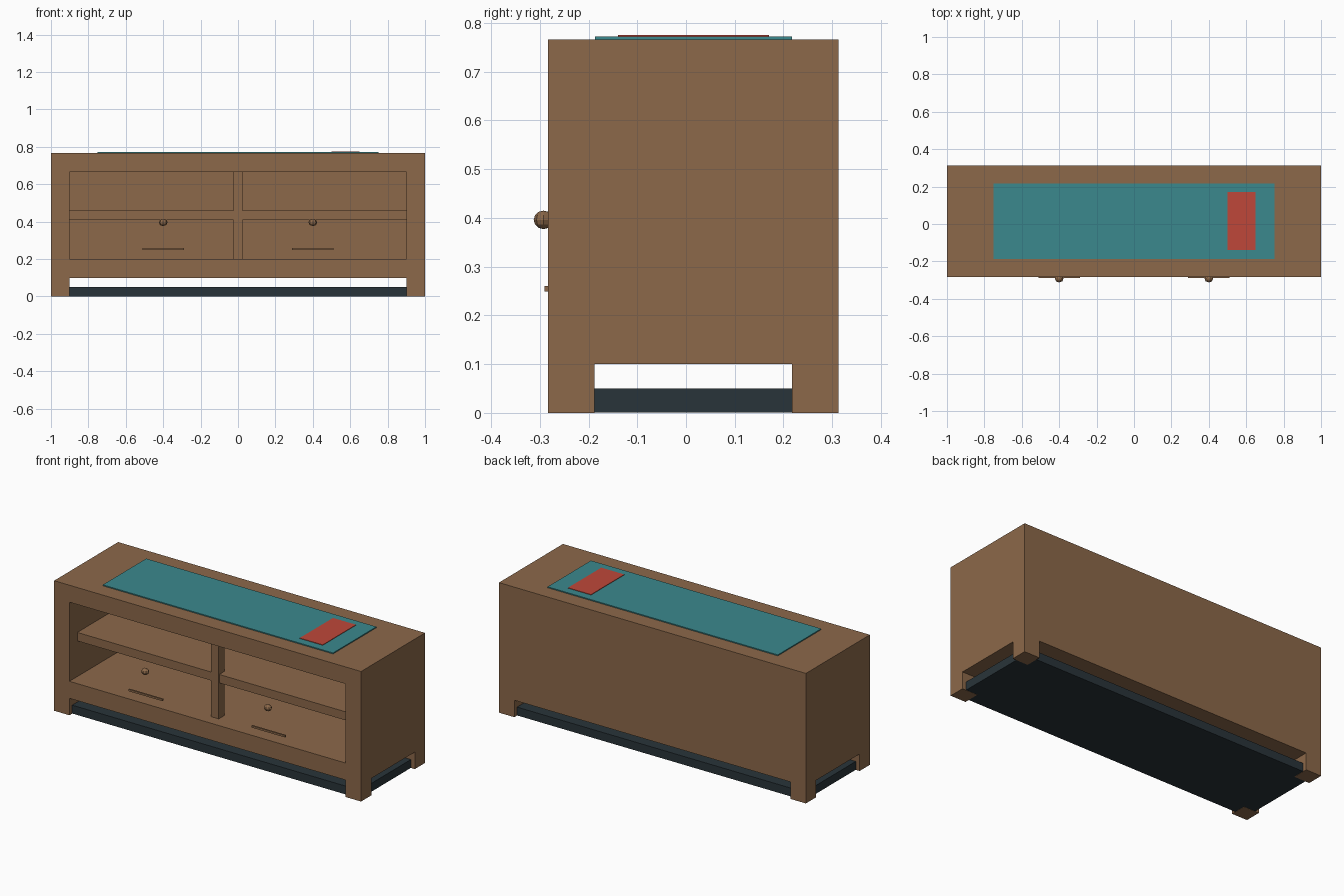
import bpy, bmesh
from mathutils import Vector

default = bpy.data.objects.get("Cube")
if default:
    bpy.data.objects.remove(default, do_unlink=True)


def material(name, rgb):
    m = bpy.data.materials.new(name)
    m.use_nodes = True
    m.diffuse_color = (*rgb, 1)
    m.node_tree.nodes["Principled BSDF"].inputs["Base Color"].default_value = (*rgb, 1)
    return m


wood = material("brown wood", (0.262, 0.14, 0.068))
dark = material("dark slate", (0.022, 0.034, 0.041))
teal = material("teal cloth", (0.044, 0.25, 0.268))
red = material("red cover", (0.52, 0.064, 0.042))


def finish(bm, name, mat):
    bmesh.ops.recalc_face_normals(bm, faces=bm.faces)
    mesh = bpy.data.meshes.new(name)
    bm.to_mesh(mesh)
    bm.free()
    mesh.materials.append(mat)
    obj = bpy.data.objects.new(name, mesh)
    bpy.context.collection.objects.link(obj)
    return obj


def box_mesh(lo, hi):
    lo, hi = Vector(lo), Vector(hi)
    bm = bmesh.new()
    bmesh.ops.create_cube(bm, size=1)
    bmesh.ops.scale(bm, vec=hi - lo, verts=bm.verts)
    bmesh.ops.translate(bm, vec=(lo + hi) / 2, verts=bm.verts)
    return bm


def box(name, mat, lo, hi):
    return finish(box_mesh(lo, hi), name, mat)


def push(bm, faces, offset):
    out = bmesh.ops.extrude_discrete_faces(bm, faces=faces)["faces"]
    verts = {v for f in out for v in f.verts}
    bmesh.ops.translate(bm, vec=offset, verts=list(verts))


FRONT, BACK = -0.283, 0.3125
LEG_IN, LEG_OUT = -0.188, 0.217
TOP = 0.766

# Cabinet: block with a hollow front and four legs drawn out of its underside
bm = box_mesh((-1, FRONT, 0.1), (1, BACK, TOP))
front = min(bm.faces, key=lambda f: f.calc_center_median().y)
bmesh.ops.inset_individual(bm, faces=[front], thickness=0.1, use_even_offset=True)
push(bm, [front], (0, LEG_OUT - FRONT, 0))


def underside():
    return [f for f in bm.faces if f.calc_center_median().z < 0.101]


for co, no in (((-0.9, 0, 0), (1, 0, 0)), ((0.9, 0, 0), (1, 0, 0)),
               ((0, LEG_IN, 0), (0, 1, 0)), ((0, LEG_OUT, 0), (0, 1, 0))):
    faces = underside()
    geom = faces + list({e for f in faces for e in f.edges}) + list({v for f in faces for v in f.verts})
    bmesh.ops.bisect_plane(bm, geom=geom, plane_co=co, plane_no=no)
corners = []
for f in underside():
    c = f.calc_center_median()
    if abs(c.x) > 0.9 and not LEG_IN < c.y < LEG_OUT:
        corners.append(f)
push(bm, corners, (0, 0, -0.1))
bmesh.ops.dissolve_limit(bm, angle_limit=0.01, verts=bm.verts, edges=bm.edges)
finish(bm, "cabinet", wood)

# Shelf and upright inside the opening
box("shelf", wood, (-0.9, -0.21, 0.41), (0.9, LEG_OUT, 0.46))
box("upright", wood, (-0.025, -0.215, 0.2), (0.025, -0.16, 0.666))

# Base slab between and behind the feet
box("base_slab", dark, (-0.975, FRONT + 0.025, 0.001), (0.975, BACK - 0.025, 0.05))

# Runner on top with a small cover
box("runner", teal, (-0.75, -0.187, TOP), (0.75, 0.217, 0.772))
box("cover", red, (0.5, -0.14, 0.772), (0.65, 0.17, 0.775))

# Faceted knobs and bar pulls
for side, x in (("right", -0.4), ("left", 0.4)):
    bm = bmesh.new()
    bmesh.ops.create_uvsphere(bm, u_segments=8, v_segments=6, radius=0.02)
    bmesh.ops.scale(bm, vec=(1.15, 1, 0.95), verts=bm.verts)
    bmesh.ops.translate(bm, vec=(x, -0.2925, 0.396), verts=bm.verts)
    finish(bm, side + "_knob", wood)
    box(side + "_pull", wood, (x - 0.11, -0.29, 0.249), (x + 0.11, -0.28, 0.26))
